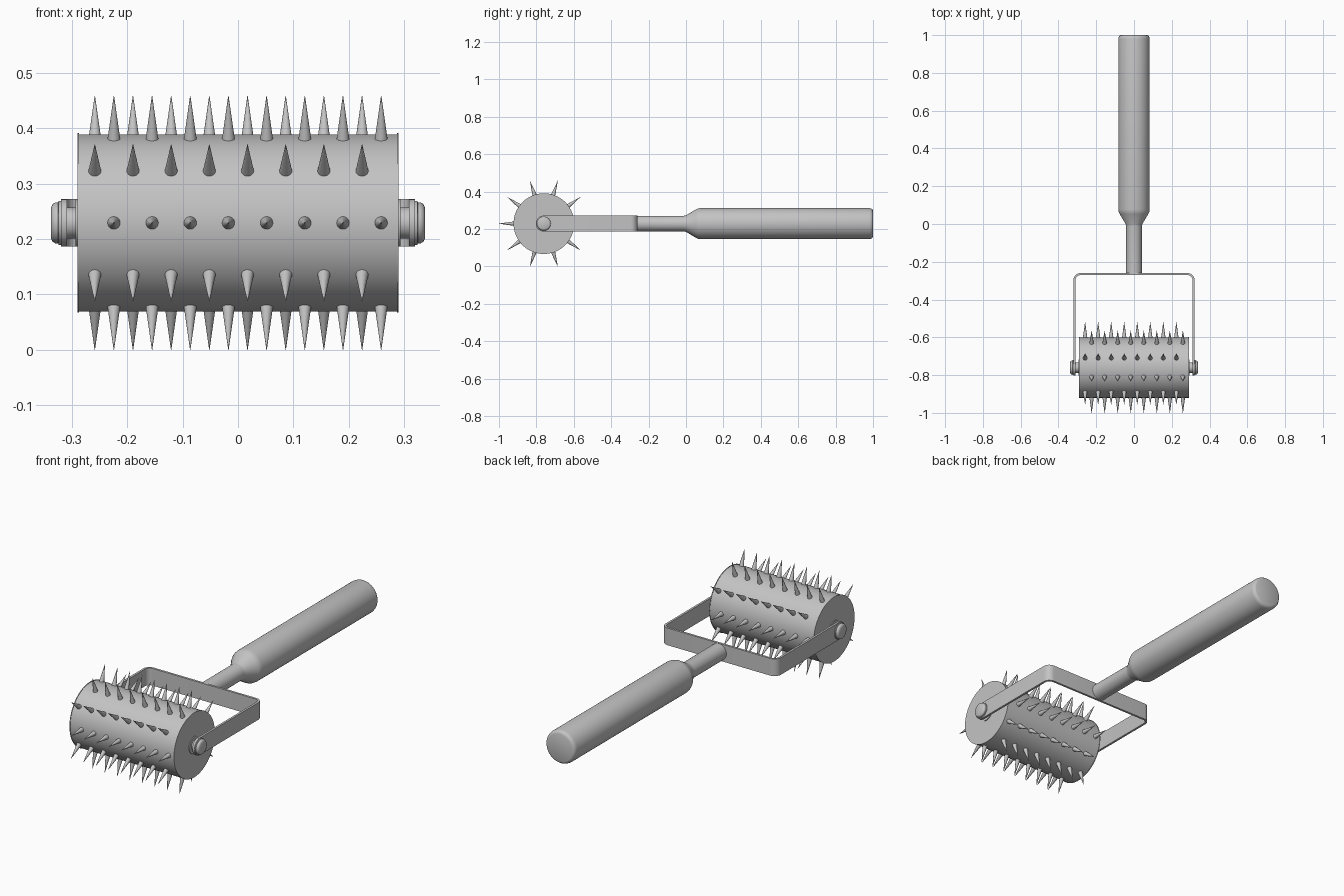
import bpy, bmesh, math
from mathutils import Matrix, Vector

if "Cube" in bpy.data.objects:
    bpy.data.objects.remove(bpy.data.objects["Cube"])

grey = bpy.data.materials.new("grey metal")
grey.use_nodes = True
colour = (0.55, 0.55, 0.55, 1)
grey.diffuse_color = colour
grey.node_tree.nodes["Principled BSDF"].inputs["Base Color"].default_value = colour

AXLE_Y, AXLE_Z = -0.76, 0.229   # roller axle position
AXLE = Matrix.Translation((0, AXLE_Y, AXLE_Z))


def finish(name, bm, angle=35):
    bmesh.ops.recalc_face_normals(bm, faces=bm.faces)
    mesh = bpy.data.meshes.new(name)
    bm.to_mesh(mesh)
    bm.free()
    mesh.materials.append(grey)
    obj = bpy.data.objects.new(name, mesh)
    bpy.context.collection.objects.link(obj)
    bpy.ops.object.select_all(action='DESELECT')
    obj.select_set(True)
    bpy.context.view_layer.objects.active = obj
    bpy.ops.object.shade_smooth_by_angle(angle=math.radians(angle))
    return obj


def lathe(name, profile, matrix, segments=64):
    """Spin (radius, height) points around local z, capping both ends."""
    bm = bmesh.new()
    rings = []
    for r, h in profile:
        rings.append([bm.verts.new(matrix @ Vector((r * math.cos(a), r * math.sin(a), h)))
                      for a in (2 * math.pi * i / segments for i in range(segments))])
    for low, high in zip(rings, rings[1:]):
        for i in range(segments):
            j = (i + 1) % segments
            bm.faces.new((low[i], low[j], high[j], high[i]))
    bm.faces.new(rings[0])
    bm.faces.new(rings[-1])
    return finish(name, bm)


# Handle: slim neck, shoulder and rounded grip, along y
along_y = Matrix.Translation((0, 0, AXLE_Z)) @ Matrix.Rotation(-math.pi / 2, 4, 'X')
lathe("handle", [(0.042, -0.265), (0.042, -0.012), (0.044, 0.0), (0.076, 0.053),
                 (0.081, 0.064), (0.083, 0.078), (0.083, 0.98), (0.081, 0.99),
                 (0.076, 0.997), (0.069, 1.0)], along_y)

# Roller drum with a slight rim at each end
along_x = AXLE @ Matrix.Rotation(math.pi / 2, 4, 'Y')
lathe("roller", [(0.162, -0.29), (0.162, -0.287), (0.16, -0.287),
                 (0.16, 0.287), (0.162, 0.287), (0.162, 0.29)], along_x, 96)

# Axle hardware: spacer, shaft and domed cap on each side
for side, s in (("left", 1), ("right", -1)):
    m = along_x @ Matrix.Scale(s, 4, (0, 0, 1))
    lathe(side + "_washer", [(0.043, 0.288), (0.043, 0.294)], m, 40)
    lathe(side + "_axle", [(0.028, 0.28), (0.028, 0.325)], m, 40)
    lathe(side + "_cap", [(0.04, 0.318), (0.04, 0.324), (0.037, 0.325), (0.037, 0.33),
                          (0.034, 0.335), (0.028, 0.338)], m, 40)

# Spikes: ten rows, every other row shifted by half a step
bm = bmesh.new()
BASE, TIP, STEP = 0.152, 0.241, 0.069
for row in range(10):
    turn = Matrix.Rotation(math.radians(36 * row), 4, 'X')
    lift = Matrix.Translation((0, 0, (BASE + TIP) / 2))
    for i in range(8):
        x = -0.2588 + STEP * i + (STEP / 2 if row % 2 else 0)
        # row 0 points to the front
        m = (AXLE @ Matrix.Translation((x, 0, 0)) @ turn
             @ Matrix.Rotation(math.pi / 2, 4, 'X') @ lift)
        if row % 2 == 0:
            m = Matrix.Translation((STEP / 2, 0, 0)) @ m
        else:
            m = Matrix.Translation((-STEP / 2, 0, 0)) @ m
        bmesh.ops.create_cone(bm, cap_ends=True, segments=20, radius1=0.0125,
                              radius2=0.0004, depth=TIP - BASE, matrix=m)
finish("spikes", bm, 50)

# Fork: a bent flat strip with round arm ends
HALF, ARM_X, BACK_Y, BEND = 0.043, 0.32, -0.26, 0.035
right = []                                   # (x, y, half height)
for k in range(9):
    a = math.radians(4 + 86 * k / 8)
    right.append((-ARM_X, AXLE_Y - HALF * math.cos(a), HALF * math.sin(a)))
for k in range(9):
    a = math.pi - math.pi / 2 * k / 8
    right.append((-ARM_X + BEND + BEND * math.cos(a),
                  BACK_Y - BEND + BEND * math.sin(a), HALF))
path = right + [(-x, y, h) for x, y, h in reversed(right)]
bm = bmesh.new()
columns = [(bm.verts.new((x, y, AXLE_Z - h)), bm.verts.new((x, y, AXLE_Z + h)))
           for x, y, h in path]
for a, b in zip(columns, columns[1:]):
    bm.faces.new((a[0], b[0], b[1], a[1]))
fork = finish("fork", bm)
solid = fork.modifiers.new("thickness", 'SOLIDIFY')
solid.thickness = 0.011
# keep the strip's outer side fixed, whichever way its faces point
middle = min(fork.data.polygons, key=lambda p: abs(p.center.x))
solid.offset = -1 if middle.normal.y > 0 else 1
bpy.ops.object.modifier_apply(modifier=solid.name)
bpy.ops.object.shade_smooth_by_angle(angle=math.radians(35))
